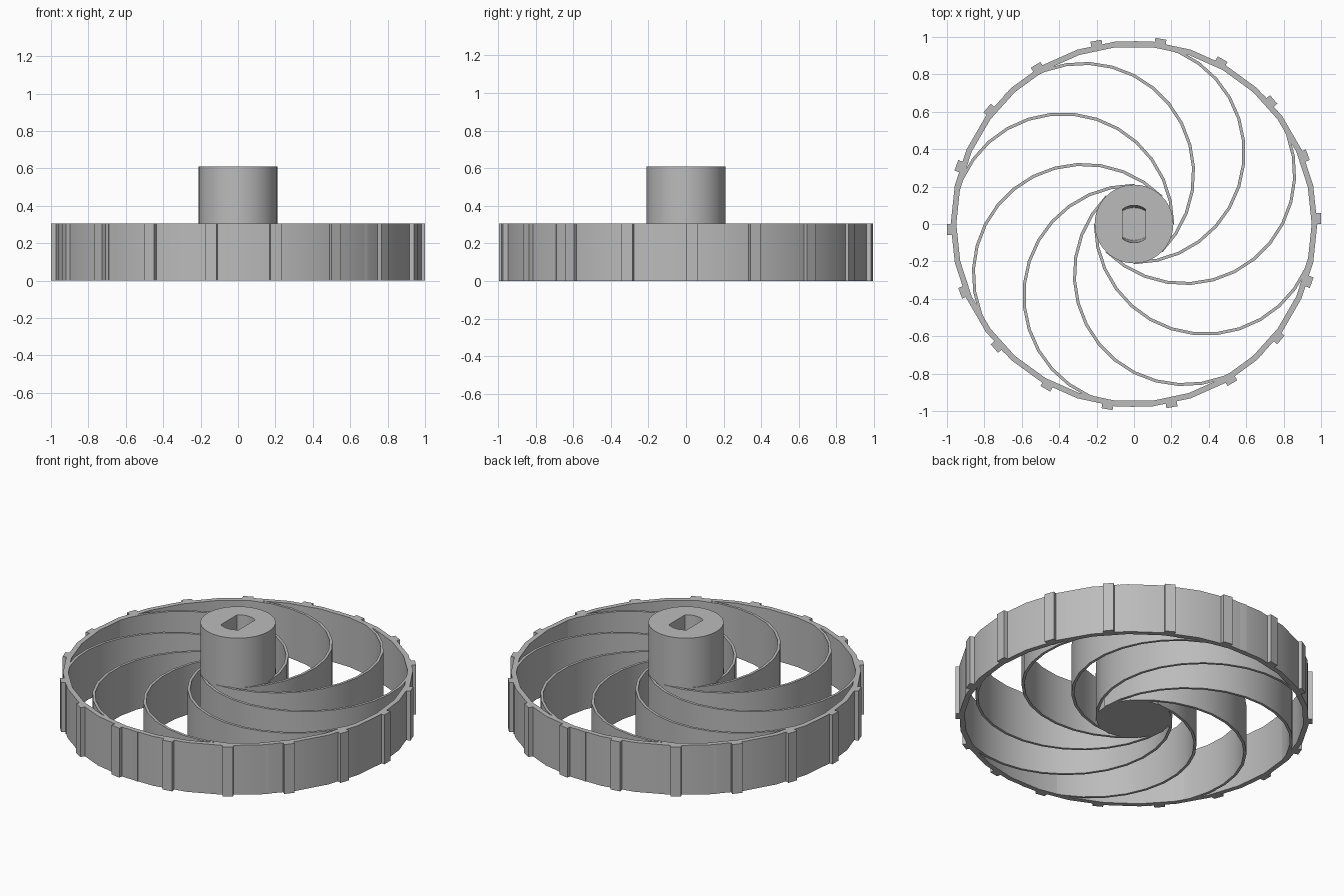
import bpy, bmesh
from math import cos, sin, pi, radians
from mathutils import Matrix

cube = bpy.data.objects.get("Cube")
if cube:
    bpy.data.objects.remove(cube, do_unlink=True)

RIM_H, HUB_H = 0.305, 0.61
SPOKES, TREADS, SIDES = 8, 18, 30

grey = bpy.data.materials.new("plain grey")
grey.use_nodes = True
grey.diffuse_color = (0.5, 0.5, 0.5, 1)
grey.node_tree.nodes["Principled BSDF"].inputs["Base Color"].default_value = (0.5, 0.5, 0.5, 1)


def finish(name, bm):
    """Turn a bmesh into a shaded object."""
    bmesh.ops.recalc_face_normals(bm, faces=bm.faces)
    mesh = bpy.data.meshes.new(name)
    bm.to_mesh(mesh)
    bm.free()
    mesh.materials.append(grey)
    mesh.shade_smooth()
    mesh.set_sharp_from_angle(angle=radians(30))
    obj = bpy.data.objects.new(name, mesh)
    bpy.context.collection.objects.link(obj)
    return obj


def circle(r, n, sweep=2 * pi, start=0.0, cx=0.0):
    return [(cx + r * cos(start + sweep * i / n), r * sin(start + sweep * i / n)) for i in range(n)]


def ring(bm, points, z):
    return [bm.verts.new((x, y, z)) for x, y in points]


def bridge(bm, a, b):
    for i in range(len(a)):
        j = (i + 1) % len(a)
        bm.faces.new((a[i], a[j], b[j], b[i]))


def copies(name, bm, count):
    """Place rotated copies of one part around the axle."""
    for k in range(count):
        part = bm.copy()
        part.transform(Matrix.Rotation(2 * pi * k / count, 4, "Z"))
        finish(f"{name}_{k + 1}", part)
    bm.free()


# Rim: faceted open band
bm = bmesh.new()
loops = [ring(bm, circle(r, SIDES), z)
         for r, z in ((0.98, 0), (0.98, RIM_H), (0.95, RIM_H), (0.95, 0))]
for i in range(4):
    bridge(bm, loops[i], loops[(i + 1) % 4])
finish("rim", bm)

# Hub: round post with a blind double-flat shaft socket
N = 96
flat = 0.1 * cos(radians(52.5))
socket = []
for i in range(N):
    a = 2 * pi * i / N
    r = min(0.1, flat / max(abs(cos(a)), 0.001))
    socket.append((r * cos(a), r * sin(a)))
bm = bmesh.new()
loops = [ring(bm, circle(0.21, N), 0), ring(bm, circle(0.21, N), HUB_H),
         ring(bm, socket, HUB_H), ring(bm, [(x, y * 0.87) for x, y in socket], 0.3)]
for a, b in zip(loops, loops[1:]):
    bridge(bm, a, b)
bm.faces.new(loops[0])
bm.faces.new(loops[-1])
finish("hub", bm)

# Spokes: thin half circles running from the hub to the rim
half = SIDES // 2
bm = bmesh.new()
arcs = []
for r in (0.597, 0.581):
    pts = circle(r, half, pi, pi, 0.382) + [(0.382 + r, 0)]
    arcs.append(pts)
outline = ring(bm, arcs[0] + arcs[1][::-1], 0)
last = len(outline) - 1
strip = [bm.faces.new((outline[i], outline[i + 1], outline[last - i - 1], outline[last - i]))
         for i in range(half)]
up = bmesh.ops.extrude_face_region(bm, geom=strip, use_keep_orig=True)["geom"]
bmesh.ops.translate(bm, verts=[v for v in up if isinstance(v, bmesh.types.BMVert)],
                    vec=(0, 0, RIM_H))
copies("spoke", bm, SPOKES)

# Treads: upright bars on the outside of the rim
bm = bmesh.new()
bmesh.ops.create_cube(bm, size=1, matrix=Matrix.Translation((0.978, 0.03, RIM_H / 2))
                      @ Matrix.Diagonal((0.044, 0.06, RIM_H, 1)))
copies("tread", bm, TREADS)
